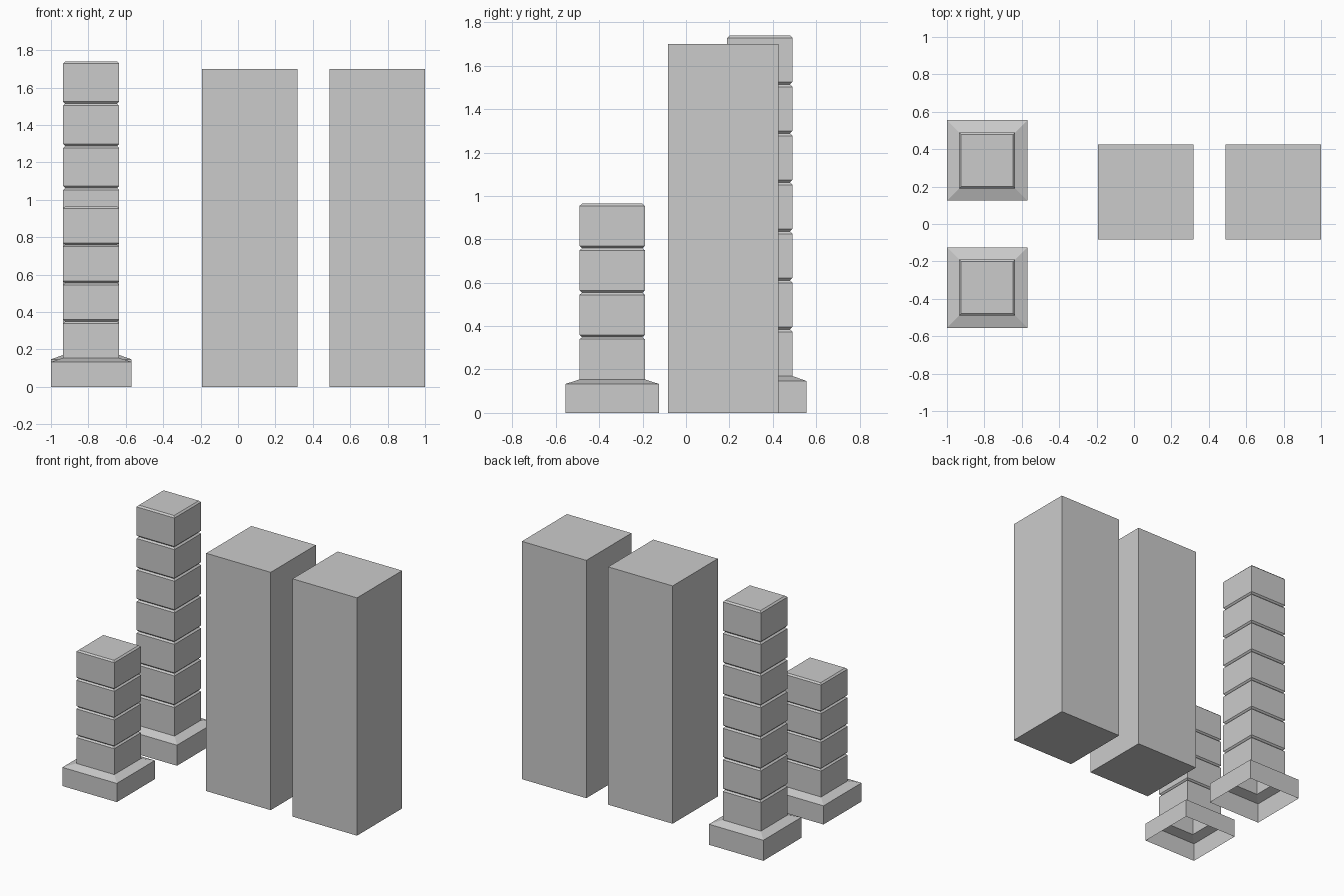
import bpy, bmesh

cube = bpy.data.objects.get("Cube")
if cube:
    bpy.data.objects.remove(cube, do_unlink=True)

grey = bpy.data.materials.new("light_grey")
grey.use_nodes = True
colour = (0.6, 0.6, 0.6, 1)
grey.diffuse_color = colour
grey.node_tree.nodes["Principled BSDF"].inputs["Base Color"].default_value = colour


def square_stack(name, centre, profile, closed_bottom):
    """Skin square rings of (half width, height), capped on top."""
    bm = bmesh.new()
    rings = []
    for h, z in profile:
        corners = ((-h, -h), (h, -h), (h, h), (-h, h))
        rings.append([bm.verts.new((x, y, z)) for x, y in corners])
    for low, high in zip(rings, rings[1:]):
        for i in range(4):
            j = (i + 1) % 4
            bm.faces.new((low[i], low[j], high[j], high[i]))
    bm.faces.new(rings[-1])
    if closed_bottom:
        bm.faces.new(rings[0][::-1])
    mesh = bpy.data.meshes.new(name)
    bm.to_mesh(mesh)
    bm.free()
    mesh.materials.append(grey)
    obj = bpy.data.objects.new(name, mesh)
    obj.location = (*centre, 0)
    bpy.context.collection.objects.link(obj)


def pillar(name, centre, blocks, scale):
    """Hollow plinth with a chamfered shoulder and a stack of grooved blocks."""
    half, bevel, pitch, start = 0.15, 0.011, 0.2258, 0.159
    profile = [(0.215, 0), (0.215, 0.147), (half, 0.17)]
    for i in range(1, blocks + 1):
        z = start + pitch * i
        profile += [(half, z - bevel), (half - bevel, z)]
        if i < blocks:
            profile.append((half, z + bevel))
    square_stack(name, centre, [(h, z * scale) for h, z in profile], False)


# Segmented pillars, open underneath
pillar("tall_pillar", (-0.785, 0.34), 7, 1)
pillar("short_pillar", (-0.785, -0.34), 4, 0.908)

# Plain rectangular towers
for name, x in (("inner_tower", 0.0625), ("outer_tower", 0.745)):
    square_stack(name, (x, 0.171), [(0.255, 0), (0.255, 1.7)], True)
